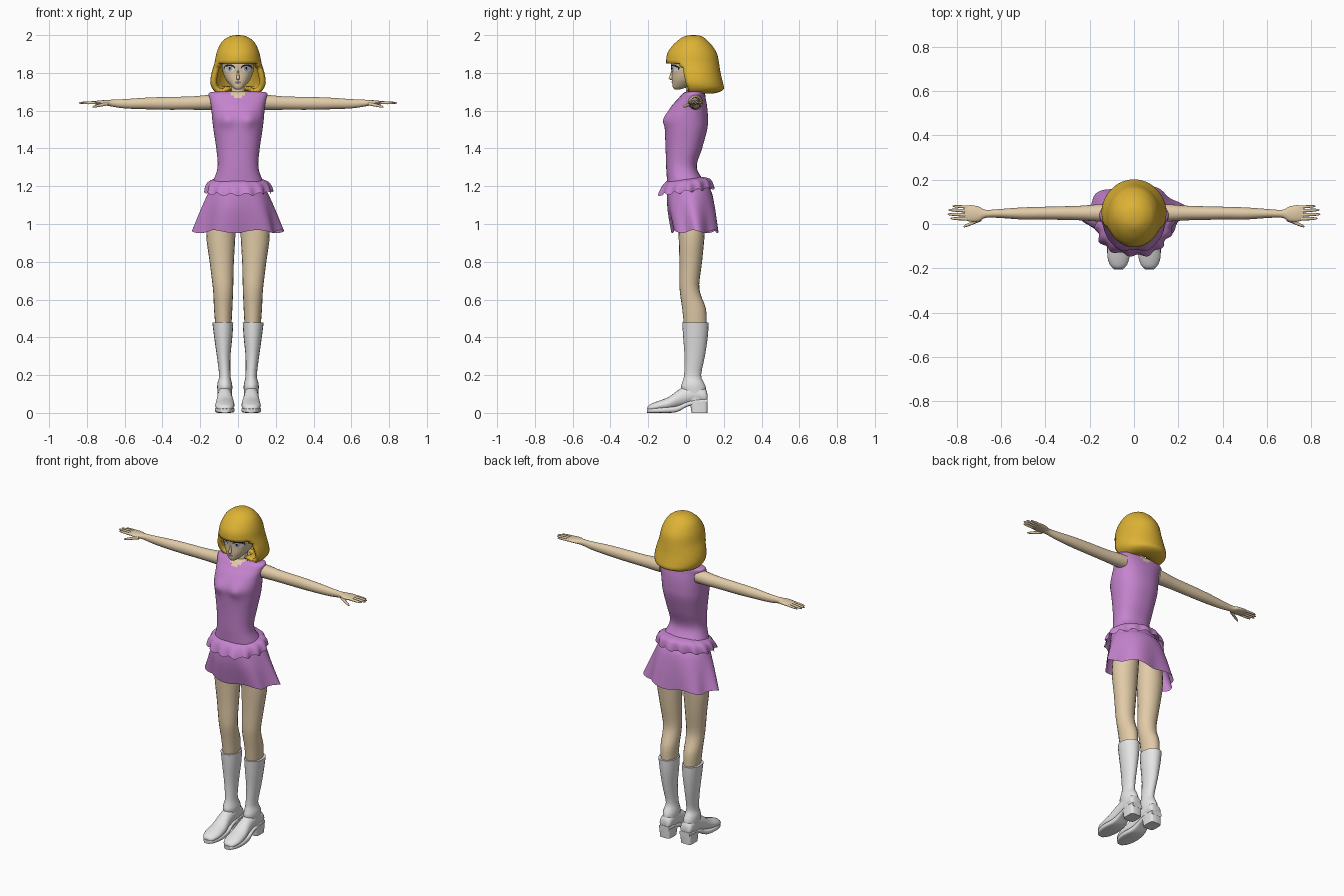
import bpy, bmesh, math
from mathutils import Vector
from mathutils.bvhtree import BVHTree

cube = bpy.data.objects.get("Cube")
if cube:
    bpy.data.objects.remove(cube)


def material(name, r, g, b):
    m = bpy.data.materials.new(name)
    m.use_nodes = True
    m.diffuse_color = (r, g, b, 1)
    m.node_tree.nodes["Principled BSDF"].inputs["Base Color"].default_value = (r, g, b, 1)
    return m


SKIN = material("skin", .76, .60, .39)
HAIR = material("golden_hair", .73, .45, .035)
DRESS = material("violet_cloth", .56, .23, .62)
BOOT = material("white_leather", .78, .78, .78)
WHITE = material("eye_white", .85, .85, .87)
IRIS = material("iris_grey", .42, .42, .55)
BLACK = material("lash_black", .012, .01, .01)
LIPS = material("lip_mauve", .30, .17, .19)


def spline(rows, steps):
    """Catmull-Rom interpolation through the section rows."""
    out = []
    for i in range(len(rows) - 1):
        p0, p1 = rows[max(i - 1, 0)], rows[i]
        p2, p3 = rows[i + 1], rows[min(i + 2, len(rows) - 1)]
        for k in range(steps):
            t = k / steps
            out.append([.5 * (2 * b + (c - a) * t + (2 * a - 5 * b + 4 * c - d) * t * t
                              + (3 * b - a - 3 * c + d) * t ** 3)
                        for a, b, c, d in zip(p0, p1, p2, p3)])
    return out + [list(rows[-1])]


def finish(name, bm, mats, rule=None, angle=50):
    me = bpy.data.meshes.new(name)
    for f in bm.faces:
        f.smooth = True
        if rule:
            f.material_index = rule(f.calc_center_median())
    bm.to_mesh(me)
    for m in mats:
        me.materials.append(m)
    me.set_sharp_from_angle(angle=math.radians(angle))
    ob = bpy.data.objects.new(name, me)
    bpy.context.collection.objects.link(ob)
    return ob


def loft(name, rows, mats, axis="Z", sides=20, steps=3, power=2, side=1,
         caps=(True, True), warp=None, rule=None, drop=None, angle=50):
    """Skin rounded sections; each row is (position, a_min, a_max, b_min, b_max)."""
    bm = bmesh.new()
    rings = []
    for t, a0, a1, b0, b1 in spline(rows, steps):
        ring = []
        for i in range(sides):
            th = 2 * math.pi * i / sides
            c, s = math.cos(th), math.sin(th)
            a = (a0 + a1) / 2 + (a1 - a0) / 2 * math.copysign(abs(c) ** (2 / power), c)
            b = (b0 + b1) / 2 + (b1 - b0) / 2 * math.copysign(abs(s) ** (2 / power), s)
            co = Vector({"Z": (a, b, t), "X": (t, a, b), "Y": (a, t, b)}[axis])
            if warp:
                co = warp(co, th)
            co.x *= side
            ring.append(bm.verts.new(co))
        rings.append(ring)
    for lo, hi in zip(rings, rings[1:]):
        for i in range(sides):
            j = (i + 1) % sides
            bm.faces.new((lo[i], lo[j], hi[j], hi[i]))
    if caps[0]:
        bm.faces.new(rings[0])
    if caps[1]:
        bm.faces.new(rings[-1])
    bmesh.ops.recalc_face_normals(bm, faces=bm.faces)
    if drop:
        gone = [f for f in bm.faces if drop(f.calc_center_median())]
        bmesh.ops.delete(bm, geom=gone, context="FACES")
    ob = finish(name, bm, mats, rule, angle)
    tree = BVHTree.FromBMesh(bm)
    bm.free()
    return ob, tree


def even(rows):
    """Rows given as (z, half_width, front, back) to symmetric sections."""
    return [(z, -w, w, f, b) for z, w, f, b in rows]


# Bodice with V necklines in front and back
def bust(co, th):
    if co.y < 0:
        co.y -= .014 * math.exp(-((abs(co.x) - .06) / .035) ** 2 - ((co.z - 1.55) / .04) ** 2)
    return co


loft("bodice", even([
    (1.17, .15, -.10, .125), (1.22, .135, -.10, .10), (1.30, .108, -.105, .057),
    (1.40, .115, -.108, .085), (1.50, .13, -.112, .112), (1.56, .137, -.112, .116),
    (1.62, .142, -.08, .112), (1.66, .15, -.045, .105), (1.69, .155, -.018, .10),
    (1.70, .13, .0, .09), (1.703, .045, .02, .07)]),
    [DRESS, SKIN], sides=64, steps=5, power=2.3, warp=bust,
    rule=lambda c: int(abs(c.x) < (c.z - 1.655) * 1.1))


# Flared skirt and the ruffle above it
def skirt_folds(co, th):
    f = max(0, min(1, (1.17 - co.z) / .21))
    k = 1 + .08 * f * math.sin(6 * th + .6)
    return Vector((co.x * k, (co.y - .04) * k + .04, co.z + .008 * f * math.sin(6 * th + 2)))


def ruffle_folds(co, th):
    f = max(0, min(1, (1.235 - co.z) / .06))
    k = 1 + .045 * f * math.sin(14 * th) + .025 * f * math.sin(5 * th + 1)
    return Vector((co.x * k, co.y * k, co.z + .12 * co.y + .007 * f * math.sin(14 * th + 1.5)))


loft("skirt", even([(1.21, .13, -.095, .10), (1.17, .155, -.10, .135),
                    (1.08, .19, -.098, .155), (.96, .228, -.075, .168)]),
     [DRESS], sides=72, steps=5, caps=(False, False), warp=skirt_folds)
loft("ruffle", even([(1.24, .118, -.10, .085), (1.225, .155, -.12, .125),
                     (1.20, .172, -.135, .138), (1.172, .177, -.145, .142)]),
     [DRESS], sides=112, steps=3, caps=(False, False), warp=ruffle_folds)

# Neck and head
loft("neck", even([(1.64, .05, .0, .085), (1.70, .036, .0, .07), (1.78, .036, .01, .08)]), [SKIN])
head, face = loft("head", even([
    (1.712, .012, -.06, -.035), (1.722, .028, -.069, .0), (1.745, .05, -.073, .05),
    (1.77, .068, -.075, .09), (1.81, .082, -.075, .11), (1.85, .085, -.08, .12),
    (1.91, .075, -.065, .12), (1.94, .04, -.03, .08)]), [SKIN], sides=36, power=2.3)
loft("nose", even([(1.762, .004, -.08, -.065), (1.77, .009, -.092, -.065),
                   (1.785, .007, -.086, -.065), (1.815, .004, -.077, -.065)]), [SKIN], sides=12)

# Bobbed hair with a fringe and an opening for the face
hair, _ = loft("hair", even([
    (2.0, .008, .03, .05), (1.993, .045, -.01, .085), (1.97, .08, -.045, .115),
    (1.94, .10, -.075, .142), (1.90, .115, -.10, .165), (1.85, .125, -.105, .175),
    (1.80, .14, -.10, .183), (1.75, .147, -.09, .195), (1.715, .135, -.075, .20),
    (1.695, .11, -.05, .165), (1.692, .08, -.02, .12), (1.71, .05, .0, .085)]),
    [HAIR], sides=48, caps=(True, False),
    drop=lambda c: c.z < 1.85 and c.y < -.03 + (1.85 - c.z) * .3)
shell = hair.modifiers.new("thickness", "SOLIDIFY")
shell.thickness = .025
shell.offset = -1


# Painted face details: thin patches laid on the face surface
def patch(name, cx, cz, rx, rz, lift, mat, n=24):
    bm = bmesh.new()

    def point(x, z):
        hit = face.ray_cast(Vector((x, -1, z)), Vector((0, 1, 0)))[0]
        return bm.verts.new((x, (hit.y if hit else 0) - lift, z))

    mid, loops = point(cx, cz), []
    for r in (.5, 1):
        loops.append([point(cx + r * rx * math.cos(2 * math.pi * i / n),
                            cz + r * rz * math.sin(2 * math.pi * i / n)) for i in range(n)])
    for i in range(n):
        j = (i + 1) % n
        bm.faces.new((mid, loops[0][i], loops[0][j]))
        bm.faces.new((loops[0][i], loops[1][i], loops[1][j], loops[0][j]))
    finish(name, bm, [mat])
    bm.free()


patch("lips", 0, 1.749, .017, .007, .002, LIPS)

for s, label in ((1, "left"), (-1, "right")):
    # Eyes
    patch(label + "_lash", s * .046, 1.827, .030, .018, .002, BLACK)
    patch(label + "_eye_white", s * .045, 1.821, .027, .015, .004, WHITE)
    patch(label + "_iris", s * .044, 1.822, .012, .014, .006, IRIS)
    patch(label + "_pupil", s * .044, 1.825, .005, .007, .008, BLACK)

    # Arm and palm
    loft(label + "_arm", [
        (.12, .01, .09, 1.605, 1.685), (.17, .012, .088, 1.604, 1.682),
        (.25, .017, .082, 1.605, 1.675), (.40, .02, .078, 1.605, 1.672),
        (.50, .02, .075, 1.608, 1.668), (.60, .027, .068, 1.612, 1.661),
        (.67, .028, .064, 1.622, 1.658), (.70, .012, .078, 1.628, 1.656),
        (.735, .01, .085, 1.631, 1.654), (.765, .018, .082, 1.635, 1.649)],
        [SKIN], axis="X", side=s)

    # Fingers: (name, base, tip, radius)
    for part, p, q, r in (
            ("little_finger", (.745, .076, 1.642), (.82, .081, 1.64), .007),
            ("ring_finger", (.75, .059, 1.643), (.838, .064, 1.641), .008),
            ("middle_finger", (.75, .041, 1.643), (.842, .044, 1.641), .008),
            ("index_finger", (.745, .023, 1.642), (.828, .025, 1.64), .008),
            ("thumb", (.69, .022, 1.637), (.77, -.012, 1.62), .009)):
        rows = []
        for t, k in ((0, 1), (.6, .9), (.92, .6), (1, .2)):
            x, y, z = Vector(p).lerp(Vector(q), t)
            rows.append((x, y - r * k, y + r * k, z - r * k, z + r * k))
        loft(label + "_" + part, rows, [SKIN], axis="X", sides=10, steps=2, side=s)

    # Leg
    loft(label + "_leg", [
        (1.14, .01, .14, -.05, .11), (.96, .013, .168, -.04, .10), (.80, .022, .15, -.035, .085),
        (.68, .025, .135, -.035, .07), (.62, .027, .13, -.03, .08),
        (.55, .03, .127, -.02, .106), (.46, .035, .12, -.01, .11)], [SKIN], side=s)

    # Boot: shaft, foot, sole and heel
    loft(label + "_boot_shaft", [
        (.06, .038, .104, .0, .105), (.13, .03, .11, -.025, .106), (.16, .033, .108, -.02, .095),
        (.20, .04, .10, -.01, .08), (.30, .04, .112, -.008, .10),
        (.40, .03, .126, -.015, .115), (.478, .025, .136, -.02, .12)], [BOOT], side=s)
    loft(label + "_boot_foot", [
        (-.203, .055, .085, .012, .032), (-.19, .035, .105, .008, .045),
        (-.15, .02, .12, .01, .062), (-.09, .02, .118, .014, .085), (-.03, .03, .11, .03, .128),
        (.04, .032, .108, .05, .15), (.10, .034, .108, .05, .13), (.113, .045, .095, .06, .10)],
        [BOOT], axis="Y", side=s)
    loft(label + "_boot_sole", [
        (-.206, .052, .088, 0, .022), (-.18, .03, .11, 0, .026), (-.12, .018, .122, 0, .03),
        (-.05, .025, .115, .004, .036), (0, .033, .107, .03, .056),
        (.05, .033, .108, .045, .07), (.115, .036, .104, .047, .075)],
        [BOOT], axis="Y", side=s, power=4)
    loft(label + "_boot_heel", [(0, .036, .108, .03, .113), (.06, .032, .11, .02, .115)],
         [BOOT], side=s, power=5, steps=1)
